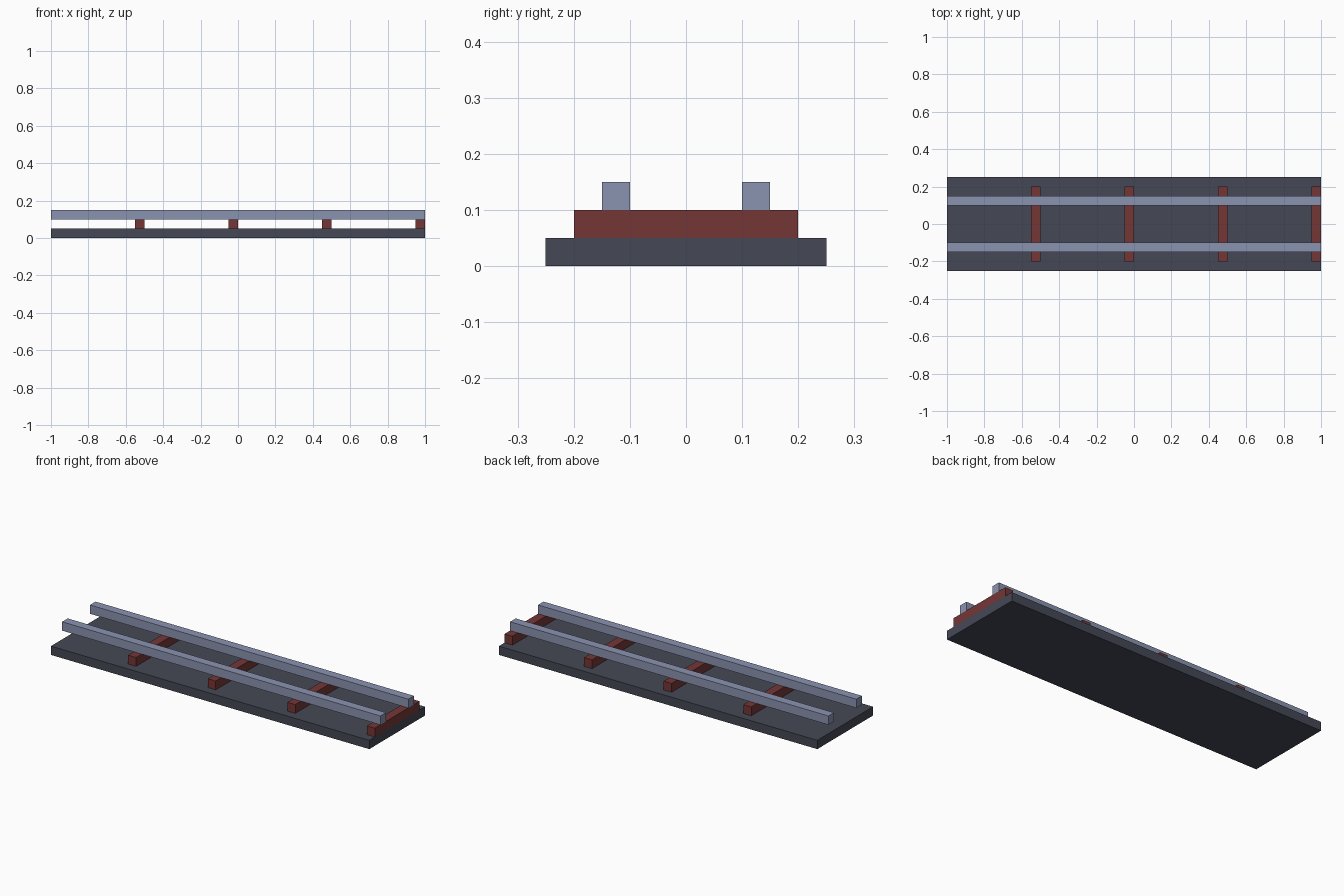
import bpy

if "Cube" in bpy.data.objects:
    bpy.data.objects.remove(bpy.data.objects["Cube"])


def linear(c):
    c /= 255
    return c / 12.92 if c <= 0.04045 else ((c + 0.055) / 1.055) ** 2.4


def material(name, rgb):
    m = bpy.data.materials.new(name)
    m.diffuse_color = (*[linear(c) for c in rgb], 1)
    m.use_nodes = True
    m.node_tree.nodes["Principled BSDF"].inputs["Base Color"].default_value = m.diffuse_color
    return m


def box(name, low, high, mat):
    """Axis-aligned box between two corners."""
    bpy.ops.mesh.primitive_cube_add(
        size=1, location=[(a + b) / 2 for a, b in zip(low, high)])
    ob = bpy.context.object
    ob.name = name
    ob.scale = [b - a for a, b in zip(low, high)]
    bpy.ops.object.transform_apply(location=False, rotation=False, scale=True)
    ob.data.materials.append(mat)
    return ob


gravel = material("dark_gravel", (69, 72, 85))
wood = material("red_brown_wood", (117, 54, 54))
steel = material("blue_grey_steel", (138, 147, 176))

# track bed
box("track_bed", (-1, -0.25, 0), (1, 0.25, 0.05), gravel)

# sleepers: evenly spaced, the last one flush with the right end
for i in range(4):
    x = -0.55 + 0.5 * i
    box(f"sleeper_{i + 1}", (x, -0.2, 0.05), (x + 0.05, 0.2, 0.1), wood)

# pair of rails
for side, y in (("front", -0.125), ("back", 0.125)):
    box(f"{side}_rail", (-1, y - 0.025, 0.1), (1, y + 0.025, 0.15), steel)
